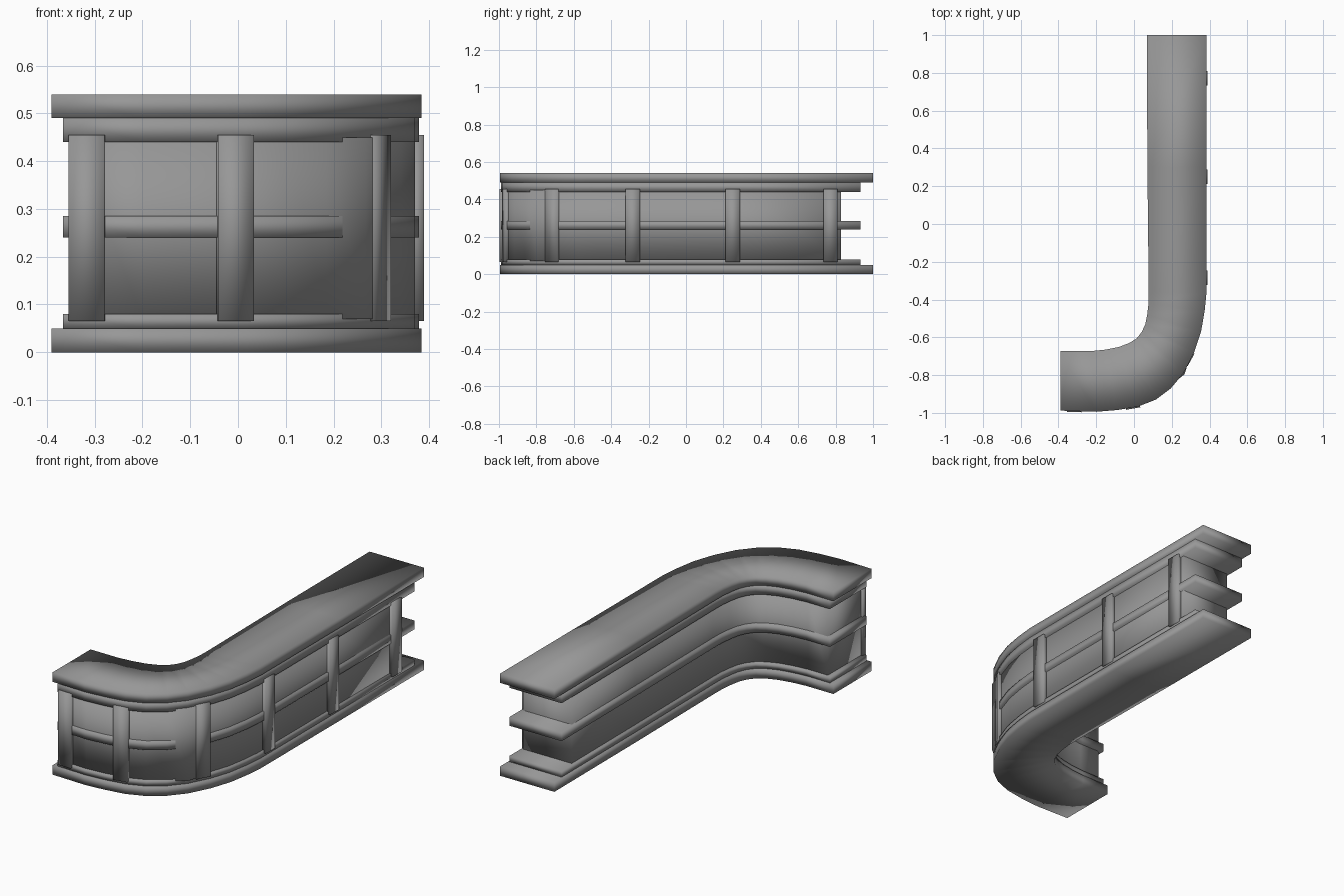
import bpy, bmesh, math
from mathutils import Vector

if "Cube" in bpy.data.objects:
    bpy.data.objects.remove(bpy.data.objects["Cube"])

# Plan outlines of the L-shaped counter, from the back end round to the left end
OUTER = [(0.384, 1.0), (0.384, 0.3), (0.384, -0.36), (0.374, -0.46), (0.355, -0.57),
         (0.318, -0.68), (0.262, -0.79), (0.195, -0.87), (0.115, -0.93), (0.02, -0.967),
         (-0.09, -0.985), (-0.2, -0.994), (-0.39, -0.988)]
INNER = [(0.068, 1.0), (0.071, 0.3), (0.078, -0.36), (0.077, -0.42), (0.07, -0.48),
         (0.06, -0.53), (0.042, -0.57), (0.015, -0.605), (-0.025, -0.63), (-0.08, -0.651),
         (-0.15, -0.665), (-0.23, -0.673), (-0.39, -0.672)]

grey = bpy.data.materials.new("dark_grey")
grey.diffuse_color = (0.31, 0.31, 0.31, 1.0)
grey.use_nodes = True
grey.node_tree.nodes["Principled BSDF"].inputs["Base Color"].default_value = grey.diffuse_color


def inset_line(points, amount, side, end_y, end_x):
    """Shift a plan line sideways and set where its two ends stop."""
    pts = [Vector(p) for p in points]
    result = []
    for i, p in enumerate(pts):
        t = (pts[min(i + 1, len(pts) - 1)] - pts[max(i - 1, 0)]).normalized()
        result.append(p + Vector((t.y, -t.x)) * amount * side)
    result[0].y = end_y
    result[-1].x = end_x
    return result


def finish(name, bm):
    """Make a fully smooth-shaded object from a bmesh."""
    bmesh.ops.recalc_face_normals(bm, faces=bm.faces[:])
    for f in bm.faces:
        f.smooth = True
    mesh = bpy.data.meshes.new(name)
    bm.to_mesh(mesh)
    bm.free()
    mesh.materials.append(grey)
    obj = bpy.data.objects.new(name, mesh)
    bpy.context.collection.objects.link(obj)
    return obj


def layer(name, z0, z1, out_inset, in_inset, end_y, end_x, swell=0.0):
    """One horizontal layer following the bend, closed at both ends."""
    # OUTER runs clockwise seen from above, so +1 moves it inward
    outer = inset_line(OUTER, out_inset, 1, end_y, end_x)
    inner = inset_line(INNER, in_inset, -1, end_y, end_x)
    outer[6] += Vector((0.78, -0.62)) * swell
    bm = bmesh.new()
    rings = [[bm.verts.new((p.x, p.y, z)) for p, z in
              ((o, z0), (o, z1), (i, z1), (i, z0))] for o, i in zip(outer, inner)]
    for a, b in zip(rings, rings[1:]):
        for k in range(4):
            bm.faces.new((a[k], a[(k + 1) % 4], b[(k + 1) % 4], b[k]))
    bm.faces.new(rings[0])
    bm.faces.new(rings[-1][::-1])
    return finish(name, bm)


def post(name, x, y, angle):
    """Upright slat pointing outward along angle."""
    n = Vector((math.cos(angle), math.sin(angle)))
    t = Vector((-n.y, n.x))
    profile = [(-0.038, -0.03), (0.038, -0.03), (0.038, 0.0), (-0.038, 0.0)]
    bm = bmesh.new()
    lo, hi = [[bm.verts.new((*(Vector((x, y)) + t * u + n * d), z)) for u, d in profile]
              for z in (0.065, 0.455)]
    bm.faces.new(lo)
    bm.faces.new(hi)
    for k in range(len(lo)):
        j = (k + 1) % len(lo)
        bm.faces.new((lo[k], lo[j], hi[j], hi[k]))
    return finish(name, bm)


# Slabs, trims, middle rail and body (which swells slightly at the bend)
layer("base_slab", 0.0, 0.05, 0.0, 0.0, 1.0, -0.39)
layer("base_trim", 0.05, 0.08, 0.005, 0.005, 0.932, -0.366)
layer("counter_body", 0.07, 0.45, 0.014, 0.018, 0.83, -0.345, 0.022)
layer("middle_rail", 0.24, 0.285, 0.005, 0.005, 0.932, -0.366)
layer("top_trim", 0.44, 0.49, 0.005, 0.005, 0.932, -0.366)
layer("countertop", 0.49, 0.54, 0.0, 0.0, 1.0, -0.39)

# Posts along the outer face
for i, y in enumerate((0.772, 0.25, -0.285)):
    post(f"side_post_{i + 1}", 0.389, y, 0.0)
post("corner_post", 0.302, -0.72, math.radians(-29))
post("front_post_1", -0.004, -0.977, math.radians(-80))
post("front_post_2", -0.317, -0.996, math.radians(-91))
